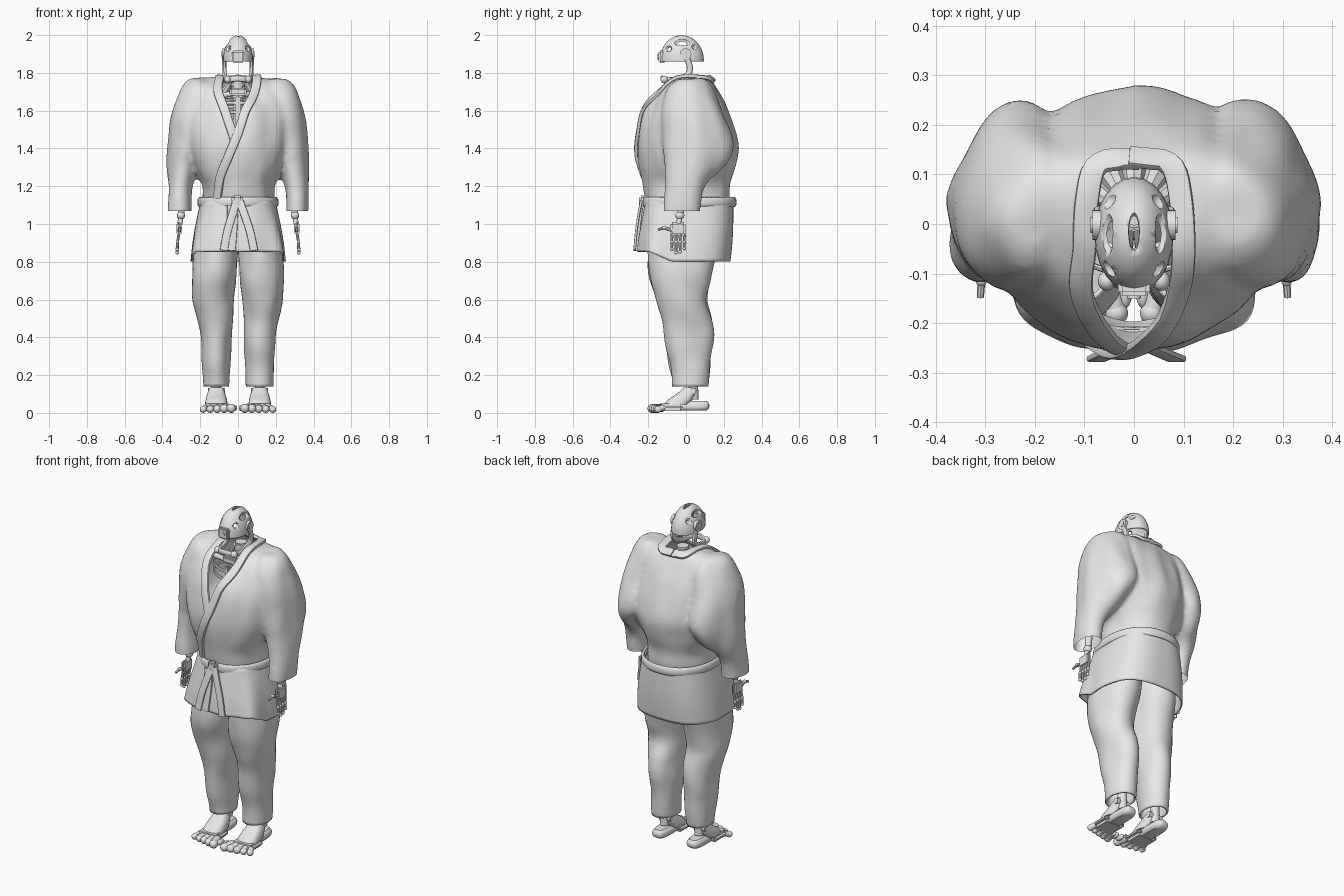
import bpy, bmesh, math
from mathutils import Vector, Matrix, noise
from mathutils.bvhtree import BVHTree

if "Cube" in bpy.data.objects:
    bpy.data.objects.remove(bpy.data.objects["Cube"])

GREY = (0.8, 0.8, 0.8, 1)
mat = bpy.data.materials.new("plain_grey")
mat.use_nodes = True
mat.diffuse_color = GREY
mat.node_tree.nodes["Principled BSDF"].inputs["Base Color"].default_value = GREY


# ---- helpers ----
def finish(name, bm, thick=0):
    bmesh.ops.recalc_face_normals(bm, faces=bm.faces)
    me = bpy.data.meshes.new(name)
    bm.to_mesh(me)
    bm.free()
    me.materials.append(mat)
    me.shade_smooth()
    me.set_sharp_from_angle(angle=math.radians(40))
    ob = bpy.data.objects.new(name, me)
    bpy.context.scene.collection.objects.link(ob)
    if thick:
        mod = ob.modifiers.new("cloth", "SOLIDIFY")
        mod.thickness = thick
    return ob


def bake(ob):
    dg = bpy.context.evaluated_depsgraph_get()
    me = bpy.data.meshes.new_from_object(ob.evaluated_get(dg))
    ob.modifiers.clear()
    ob.data = me
    return me


def dense(rows, k):
    """Smooth interpolation through rows of numbers."""
    out = []
    for i in range(len(rows) - 1):
        a, b = rows[max(i - 1, 0)], rows[i]
        c, d = rows[i + 1], rows[min(i + 2, len(rows) - 1)]
        for j in range(k):
            t = j / k
            out.append([q + .5 * t * (r - p + t * (2 * p - 5 * q + 4 * r - s + t * (3 * (q - r) + s - p)))
                        for p, q, r, s in zip(a, b, c, d)])
    return out + [list(rows[-1])]


def oval(n, p):
    """Unit superellipse points."""
    for i in range(n):
        c, s = math.cos(math.tau * i / n), math.sin(math.tau * i / n)
        yield (math.copysign(abs(c) ** (2 / p), c), math.copysign(abs(s) ** (2 / p), s))


def skin(bm, rings, cap):
    for a, b in zip(rings, rings[1:]):
        for i in range(len(a)):
            j = (i + 1) % len(a)
            bm.faces.new((a[i], a[j], b[j], b[i]))
    if cap:
        bm.faces.new(rings[0])
        bm.faces.new(rings[-1])


def loft(bm, rows, side=1, n=40, p=2, cap=True, k=4):
    """Rows are centre x, z, half width, front y, back y."""
    skin(bm, [[bm.verts.new((side * x + rx * u, (f + b) / 2 + (b - f) / 2 * v, z)) for u, v in oval(n, p)]
              for x, z, rx, f, b in dense(rows, k)], cap)


def sweep(bm, pts, refs, w, t, n=12, p=4):
    rings = []
    for i, pt in enumerate(pts):
        tan = (pts[min(i + 1, len(pts) - 1)] - pts[max(i - 1, 0)]).normalized()
        side = tan.cross(refs[i]).normalized()
        up = side.cross(tan)
        rings.append([bm.verts.new(pt + side * u * w + up * v * t) for u, v in oval(n, p)])
    skin(bm, rings, True)


def path(rows, k=5):
    return [Vector(r) for r in dense(rows, k)]


def rod(bm, a, b, r1, r2=None, n=14):
    a, b = Vector(a), Vector(b)
    m = Matrix.Translation((a + b) / 2) @ (b - a).to_track_quat('Z', 'Y').to_matrix().to_4x4()
    bmesh.ops.create_cone(bm, cap_ends=True, segments=n, radius1=r1, radius2=r1 if r2 is None else r2,
                          depth=(b - a).length, matrix=m)


def ball(bm, c, r):
    m = Matrix.Translation(c) @ Matrix.Diagonal((*r, 1))
    bmesh.ops.create_uvsphere(bm, u_segments=24, v_segments=16, radius=1, matrix=m)


def box(bm, c, s, bevel=.008):
    m = Matrix.Translation(c) @ Matrix.Diagonal((*s, 1))
    vs = bmesh.ops.create_cube(bm, size=1, matrix=m)["verts"]
    edges = list({e for v in vs for e in v.link_edges})
    bmesh.ops.bevel(bm, geom=edges, offset=bevel, segments=2, affect='EDGES')


def wrinkle(bm, amp, scale):
    bm.normal_update()
    for v, nrm in [(v, v.normal.copy()) for v in bm.verts]:
        v.co += nrm * amp * noise.noise(Vector(a * b for a, b in zip(v.co, scale)))


# ---- jacket: body and sleeves fused, then opened at neck and cuffs ----
bm = bmesh.new()
for s in (1, -1):
    loft(bm, [(.312, 1.02, .06, -.115, .07), (.312, 1.1, .062, -.115, .072), (.308, 1.2, .066, -.11, .1),
              (.291, 1.31, .088, -.108, .2), (.27, 1.42, .108, -.125, .25), (.252, 1.58, .107, -.13, .205),
              (.222, 1.7, .09, -.11, .155), (.21, 1.757, .058, -.06, .11), (.2, 1.773, .02, 0, .06)], s)
for v in bm.verts:
    v.co.x -= math.copysign(max(0, v.co.y - .05) * .25, v.co.x)
loft(bm, [(0, 1.04, .185, -.19, .21), (0, 1.13, .192, -.215, .225), (0, 1.21, .195, -.232, .23),
          (0, 1.3, .24, -.25, .262), (0, 1.4, .275, -.262, .28), (0, 1.5, .29, -.25, .256),
          (0, 1.6, .29, -.215, .222), (0, 1.69, .27, -.155, .185), (0, 1.745, .22, -.1, .155),
          (0, 1.772, .14, -.06, .13)], p=2.1)
jacket = finish("jacket", bm)
rem = jacket.modifiers.new("fuse", "REMESH")
rem.mode, rem.voxel_size = 'VOXEL', .014
smo = jacket.modifiers.new("soften", "SMOOTH")
smo.iterations = 6
bm = bmesh.new()
bm.from_mesh(bake(jacket))
wrinkle(bm, .014, (9, 9, 4))
bm.normal_update()
surface = BVHTree.FromBMesh(bm)


def cut(co, no, below=False):
    bmesh.ops.bisect_plane(bm, geom=bm.verts[:] + bm.edges[:] + bm.faces[:], plane_co=co, plane_no=no,
                           clear_inner=below)


cut((0, 0, 1.07), (0, 0, 1), True)
edges_of_v = [(Vector((0, 0, 1.47)), Vector((.3, 0, -.085))), (Vector((-.025, 0, 1.47)), Vector((-.3, 0, -.075))),
              (Vector((0, .12, 0)), Vector((0, 1, 0)))]
for co, no in edges_of_v:
    cut(co, no)
opening = [f for f in bm.faces if all((f.calc_center_median() - co).dot(no) < 0 for co, no in edges_of_v)]
bmesh.ops.delete(bm, geom=opening, context='FACES')
bpy.data.objects.remove(jacket)
finish("jacket", bm)


# ---- lapels laid on the jacket surface ----
def lapel(name, rows, lift):
    pts, refs = [], []
    for q in path(rows):
        loc, nrm, _, _ = surface.find_nearest(q)
        pts.append(loc + nrm * lift)
        refs.append(nrm)
    bm = bmesh.new()
    sweep(bm, pts, refs, .024, .01)
    finish(name, bm)


lapel("right_lapel", [(.01, .135, 1.77), (-.07, .125, 1.775), (-.095, .05, 1.775), (-.1, -.05, 1.765),
                      (-.105, -.13, 1.7), (-.07, -.2, 1.6), (-.03, -.24, 1.48), (-.015, -.26, 1.43)], .003)
lapel("left_lapel", [(-.01, .135, 1.77), (.07, .125, 1.775), (.095, .05, 1.775), (.1, -.05, 1.765),
                     (.088, -.13, 1.7), (.045, -.2, 1.6), (.0, -.24, 1.48), (-.05, -.26, 1.36),
                     (-.1, -.235, 1.24), (-.125, -.2, 1.12)], .009)

# ---- jacket skirt with fluted hem ----
bm = bmesh.new()
loft(bm, [(0, 1.13, .197, -.215, .25), (0, 1.0, .225, -.235, .25), (0, .9, .242, -.25, .245),
          (0, .81, .252, -.258, .235)], n=96, p=2.7, cap=False)
for v in bm.verts:
    drop = max(0, (1.1 - v.co.z) / .3)
    a = math.atan2(v.co.y, v.co.x)
    corner = .13 * max(0, -math.sin(2 * abs(a + math.pi / 2) - math.pi)) if a < 0 else 0
    flare = math.exp(-((abs(a + math.pi / 2) - .87) / .22) ** 2) * .08
    flute = 1 + drop * (flare + .015 * math.sin(9 * a + 1) * (1.2 - math.sin(a)) / 2 - corner * .1)
    front = min(1, max(0, (-.08 - v.co.y) / .1))
    v.co.x, v.co.y = v.co.x * flute, v.co.y * flute
    v.co.z += drop * (.053 * front - .008)
finish("jacket_skirt", bm, .008)
bm = bmesh.new()
strip = path([(-.03, -.233, 1.1), (-.03, -.246, 1.0), (-.04, -.262, .86)])
sweep(bm, strip, [Vector((0, -1, 0))] * len(strip), .028, .008)
finish("skirt_overlap_edge", bm)

# ---- belt, knot and tails ----
bm = bmesh.new()
loft(bm, [(0, 1.09, .205, -.22, .258), (0, 1.1, .214, -.227, .266), (0, 1.13, .214, -.227, .266),
          (0, 1.142, .205, -.22, .258)], n=64, p=2.2, cap=False, k=2)
finish("belt", bm, .015)
bm = bmesh.new()
box(bm, (-.005, -.23, 1.118), (.06, .035, .07), .013)
finish("belt_knot", bm)
for name, x in (("left", .085), ("right", -.075)):
    bm = bmesh.new()
    tail = path([(x * .1, -.236, 1.12), (x * .4, -.25, 1.05), (x * .75, -.263, .96), (x, -.272, .86)])
    sweep(bm, tail, [Vector((0, -1, 0))] * len(tail), .021, .007)
    finish(name + "_belt_tail", bm)

for side, s in (("left", 1), ("right", -1)):
    # ---- trouser leg ----
    bm = bmesh.new()
    loft(bm, [(.11, 1.05, .1, -.17, .18), (.118, .9, .116, -.195, .17), (.122, .8, .117, -.2, .155),
              (.127, .7, .115, -.19, .13), (.13, .6, .106, -.16, .11), (.122, .5, .094, -.13, .135),
              (.116, .4, .086, -.115, .142), (.115, .28, .076, -.09, .13), (.115, .14, .07, -.07, .118)],
         s, cap=False, k=6)
    wrinkle(bm, .012, (8, 8, 6))
    finish(side + "_trouser_leg", bm, .01)

    # ---- foot: instep wedge on a long rounded sole, with toes ----
    x = .115 * s
    bm = bmesh.new()
    rod(bm, (x, .04, .07), (x, .035, .3), .026)
    rod(bm, (x - .045, .035, .115), (x + .045, .035, .115), .018)
    loft(bm, [(.115, .045, .06, -.12, .015), (.115, .07, .056, -.095, .035), (.115, .1, .048, -.05, .05),
              (.115, .135, .036, -.01, .055)], s, n=24, p=2.8)
    box(bm, (x, -.08, .03), (.14, .13, .04), .015)
    loft(bm, [(.115, .012, .034, -.1, .108), (.115, .024, .044, -.12, .121), (.115, .045, .044, -.12, .123),
              (.115, .062, .03, -.08, .112)], s, n=32, p=3.5)
    for i in range(5):
        tx, r = (.036 + .037 * i) * s, .024 - .0015 * i
        tip = -.18 + .008 * i
        rod(bm, (x + (tx - x) * .8, -.12, .028), (tx, tip, r), r * .9)
        ball(bm, (tx, tip, r), (r, r, r))
    ball(bm, (.018 * s, -.14, .026), (.014, .03, .016))
    finish(side + "_foot", bm)

    # ---- forearm and hand ----
    bm = bmesh.new()
    rod(bm, (.295 * s, -.02, 1.3), (.3 * s, -.03, 1.06), .026, .018)
    ball(bm, (.302 * s, -.033, 1.045), (.022, .024, .022))
    rod(bm, (.302 * s, -.033, 1.04), (.308 * s, -.038, 1.0), .014)
    box(bm, (.312 * s, -.042, .975), (.026, .08, .07), .009)
    for i in range(4):
        y, tip = -.075 + .022 * i, (.865, .848, .852, .87)[i]
        joints = [Vector((.313 * s, y, .945)), Vector((.32 * s, y, .905)), Vector((.322 * s, y, tip))]
        for a, b in zip(joints, joints[1:]):
            rod(bm, a, b, .008, .007, 8)
            ball(bm, b, (.009, .009, .009))
    rod(bm, (.31 * s, -.07, .965), (.308 * s, -.115, .98), .01, .009, 8)
    rod(bm, (.308 * s, -.115, .98), (.31 * s, -.148, .97), .008, .007, 8)
    ball(bm, (.308 * s, -.115, .98), (.011, .011, .011))
    finish(side + "_hand", bm)

# ---- helmet shell with slots ----
bm = bmesh.new()
ball(bm, (0, -.022, 1.865), (.08, .117, .135))
bmesh.ops.bisect_plane(bm, geom=bm.verts[:] + bm.edges[:] + bm.faces[:], plane_co=(0, 0, 1.86),
                       plane_no=(0, 0, 1), clear_inner=True)
helmet = finish("helmet", bm, .01)
bm = bmesh.new()
ball(bm, (0, -.015, 2.0), (.011, .04, .03))
for s in (1, -1):
    ball(bm, (.056 * s, -.02, 1.965), (.016, .045, .024))
    ball(bm, (.058 * s, .05, 1.94), (.022, .02, .02))
    ball(bm, (.06 * s, -.095, 1.93), (.025, .02, .018))
slots = finish("helmet_slot_cutter", bm)
slots.hide_render = True
cutter = helmet.modifiers.new("slots", "BOOLEAN")
cutter.operation, cutter.object = 'DIFFERENCE', slots
bake(helmet)
bpy.data.objects.remove(slots)

# ---- face block, ears and jaw ----
bm = bmesh.new()
box(bm, (0, -.125, 1.885), (.065, .04, .065))
rod(bm, (0, -.14, 1.885), (0, -.15, 1.885), .014)
finish("face_sensor", bm)
bm = bmesh.new()
for s in (1, -1):
    rod(bm, (.066 * s, -.002, 1.9), (.084 * s, -.002, 1.9), .03, n=24)
    rod(bm, (.08 * s, -.002, 1.9), (.088 * s, -.002, 1.9), .016, n=24)
    ball(bm, (.055 * s, -.115, 1.765), (.018, .02, .02))
finish("ear_hubs", bm)
bm = bmesh.new()
jaw = [(.074, 0, 1.89), (.072, .02, 1.83), (.07, .008, 1.79), (.062, -.05, 1.763), (.045, -.11, 1.765), (0, -.125, 1.77)]
jaw = path(jaw + [(-x, y, z) for x, y, z in jaw[-2::-1]])
sweep(bm, jaw, [Vector((q.x * 2, q.y - .03, .01)) for q in jaw], .016, .011, p=2.5)
finish("jaw", bm)

# ---- neck and chest frame seen inside the collar ----
bm = bmesh.new()
rod(bm, (0, .035, 1.3), (0, .02, 1.77), .028)
for i in range(5):
    rod(bm, (0, .03, 1.64 + .03 * i), (0, .03, 1.655 + .03 * i), .045 - .003 * i, n=20)
for i in range(5):
    a = math.pi * (i + 1) / 6
    rod(bm, (.05 * math.cos(a), .02 + .045 * math.sin(a), 1.74),
        (.09 * math.cos(a), .02 + .09 * math.sin(a), 1.69), .016, .024, 8)
finish("neck_column", bm)
bm = bmesh.new()
box(bm, (0, -.1, 1.6), (.026, .02, .15), .006)
box(bm, (0, -.07, 1.7), (.09, .035, .04))
for s in (1, -1):
    rod(bm, (.03 * s, -.06, 1.69), (.2 * s, .01, 1.66), .015)
    for z in (1.59, 1.64):
        rib = path([(0, -.1, z), (.08 * s, -.085, z + .005), (.14 * s, -.02, z + .02), (.1 * s, .08, z + .03),
                    (0, .06, z + .03)], 4)
        sweep(bm, rib, [Vector((0, 0, 1))] * len(rib), .006, .009, n=8, p=2.5)
finish("chest_frame", bm)
